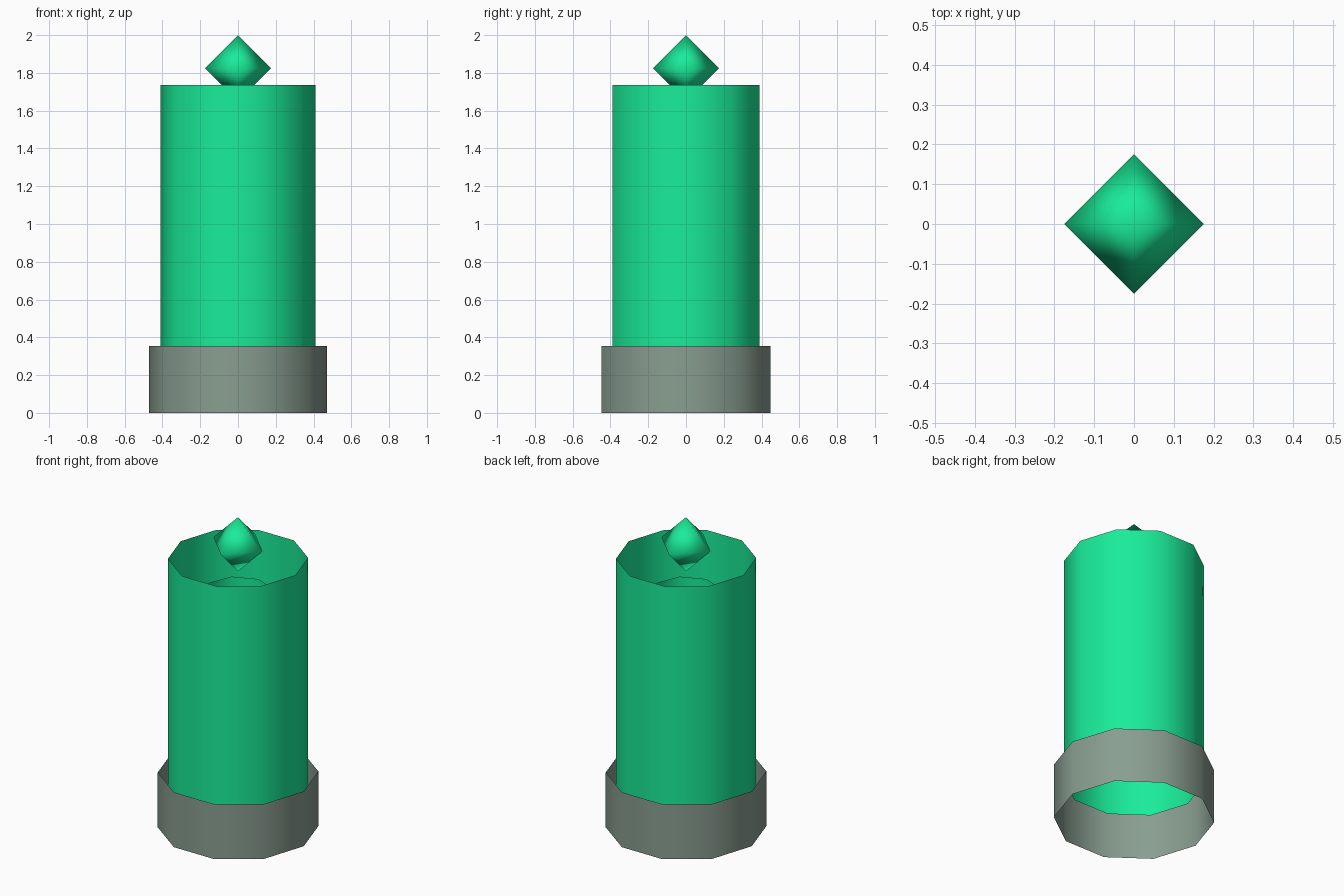
import bpy
import bmesh
from math import cos, sin, tau

if "Cube" in bpy.data.objects:
    bpy.data.objects.remove(bpy.data.objects["Cube"])


def material(name, rgb):
    mat = bpy.data.materials.new(name)
    mat.diffuse_color = (*rgb, 1.0)
    mat.use_nodes = True
    mat.node_tree.nodes["Principled BSDF"].inputs["Base Color"].default_value = mat.diffuse_color
    return mat


def finish(bm, name, mat):
    bmesh.ops.recalc_face_normals(bm, faces=bm.faces)
    for face in bm.faces:
        face.smooth = True
    mesh = bpy.data.meshes.new(name)
    bm.to_mesh(mesh)
    bm.free()
    mesh.materials.append(mat)
    obj = bpy.data.objects.new(name, mesh)
    bpy.context.collection.objects.link(obj)
    return obj


def stack(name, rings, sides, mat):
    """Join rings of (radius, z); zero radius makes a point, ends stay open."""
    bm = bmesh.new()
    for (r0, z0), (r1, z1) in zip(rings, rings[1:]):
        for i in range(sides):
            a, b = tau * i / sides, tau * (i + 1) / sides
            pts = [(r0, a, z0), (r0, b, z0), (r1, b, z1), (r1, a, z1)]
            if r0 == 0:
                pts.pop(1)
            if r1 == 0:
                pts.pop()
            bm.faces.new([bm.verts.new((r * cos(t), r * sin(t), z)) for r, t, z in pts])
    bmesh.ops.remove_doubles(bm, verts=bm.verts, dist=0.0001)
    return finish(bm, name, mat)


green = material("green", (0.01, 0.84, 0.32))
grey = material("grey_green", (0.25, 0.34, 0.28))

# Open ten-sided base collar
stack("base_collar", [(0.47, 0.0), (0.47, 0.355)], 10, grey)

# Open ten-sided body tube, reaching down inside the collar
stack("body_tube", [(0.41, 0.26), (0.41, 1.735)], 10, green)

# Narrow eight-sided tube inside the body
stack("inner_tube", [(0.21, 0.47), (0.21, 1.52)], 8, green)

# Eight-faced crystal floating in the mouth of the tube
stack("crystal", [(0.0, 1.65), (0.175, 1.825), (0.0, 2.0)], 4, green)
